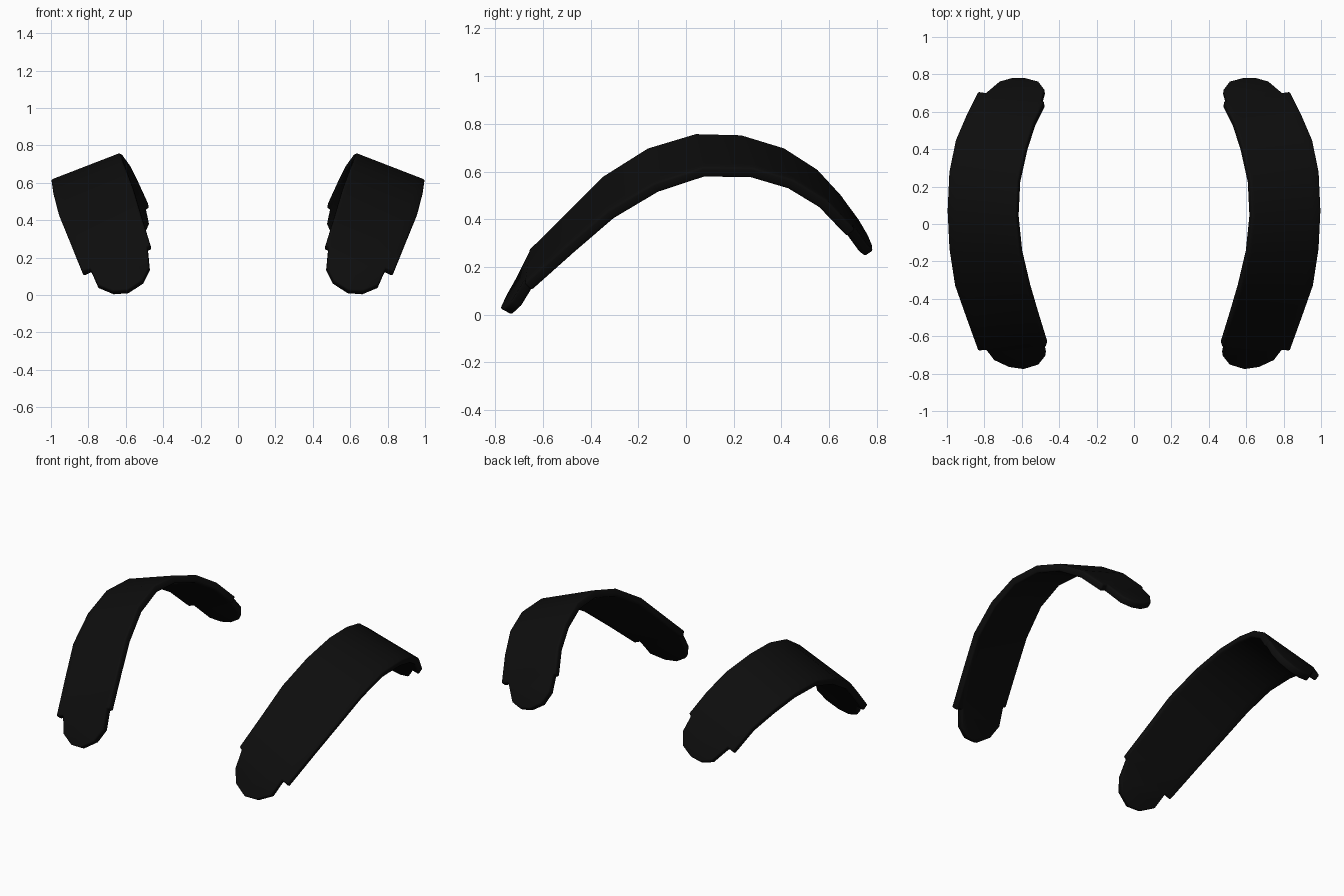
import bpy, bmesh
from mathutils import Vector

if "Cube" in bpy.data.objects:
    bpy.data.objects.remove(bpy.data.objects["Cube"])

# Upper surface rails, front to back
INNER = [(0.47, -0.66, 0.27), (0.52, -0.50, 0.43), (0.565, -0.35, 0.58),
         (0.61, -0.16, 0.70), (0.63, 0.04, 0.76), (0.62, 0.23, 0.755),
         (0.58, 0.41, 0.70), (0.535, 0.55, 0.61), (0.48, 0.66, 0.49)]
OUTER = [(0.835, -0.68, 0.13), (0.90, -0.50, 0.29), (0.96, -0.33, 0.435),
         (0.99, -0.135, 0.55), (1.0, 0.07, 0.617), (0.99, 0.28, 0.615),
         (0.955, 0.45, 0.565), (0.895, 0.59, 0.48), (0.835, 0.71, 0.355)]
# Rounded end tabs, inner side to outer side
FRONT_TAB = [(0.475, -0.71, 0.15), (0.51, -0.755, 0.08), (0.59, -0.78, 0.028),
             (0.67, -0.768, 0.022), (0.75, -0.73, 0.055)]
BACK_TAB = [(0.48, 0.725, 0.40), (0.51, 0.765, 0.33), (0.58, 0.783, 0.285),
            (0.65, 0.785, 0.27), (0.72, 0.765, 0.285)]
COLUMNS = (0.0, 0.05, 0.88, 1.0)

black = bpy.data.materials.new("matte black")
black.diffuse_color = (0.004, 0.004, 0.004, 1)
black.use_nodes = True
black.node_tree.nodes["Principled BSDF"].inputs["Base Color"].default_value = black.diffuse_color


def make_strap(name, side):
    bm = bmesh.new()
    # Arched band
    rows = [[bm.verts.new(Vector(i).lerp(Vector(o), t)) for t in COLUMNS]
            for i, o in zip(INNER, OUTER)]
    for a, b in zip(rows, rows[1:]):
        for c in range(3):
            bm.faces.new((a[c], a[c + 1], b[c + 1], b[c]))
    # End tabs
    for row, tab in ((rows[0], FRONT_TAB), (rows[-1], BACK_TAB)):
        bm.faces.new([row[1]] + [bm.verts.new(p) for p in tab] + [row[2]])
    # Mirror to the requested side
    for v in bm.verts:
        v.co.x *= side
    bmesh.ops.recalc_face_normals(bm, faces=bm.faces[:])
    bm.faces.ensure_lookup_table()
    if sum(f.normal.z for f in bm.faces) < 0:
        bmesh.ops.reverse_faces(bm, faces=bm.faces[:])
    mesh = bpy.data.meshes.new(name)
    bm.to_mesh(mesh)
    bm.free()
    mesh.materials.append(black)
    ob = bpy.data.objects.new(name, mesh)
    bpy.context.collection.objects.link(ob)

    # Thickness and softened rims
    solid = ob.modifiers.new("thickness", 'SOLIDIFY')
    solid.thickness = 0.045
    solid.offset = -1
    bevel = ob.modifiers.new("soft_rim", 'BEVEL')
    bevel.width = 0.01
    bevel.segments = 2
    bevel.limit_method = 'ANGLE'
    bevel.angle_limit = 0.9

    bpy.ops.object.select_all(action='DESELECT')
    ob.select_set(True)
    bpy.context.view_layer.objects.active = ob
    bpy.ops.object.shade_smooth_by_angle()


make_strap("right_arched_strap", 1)
make_strap("left_arched_strap", -1)
